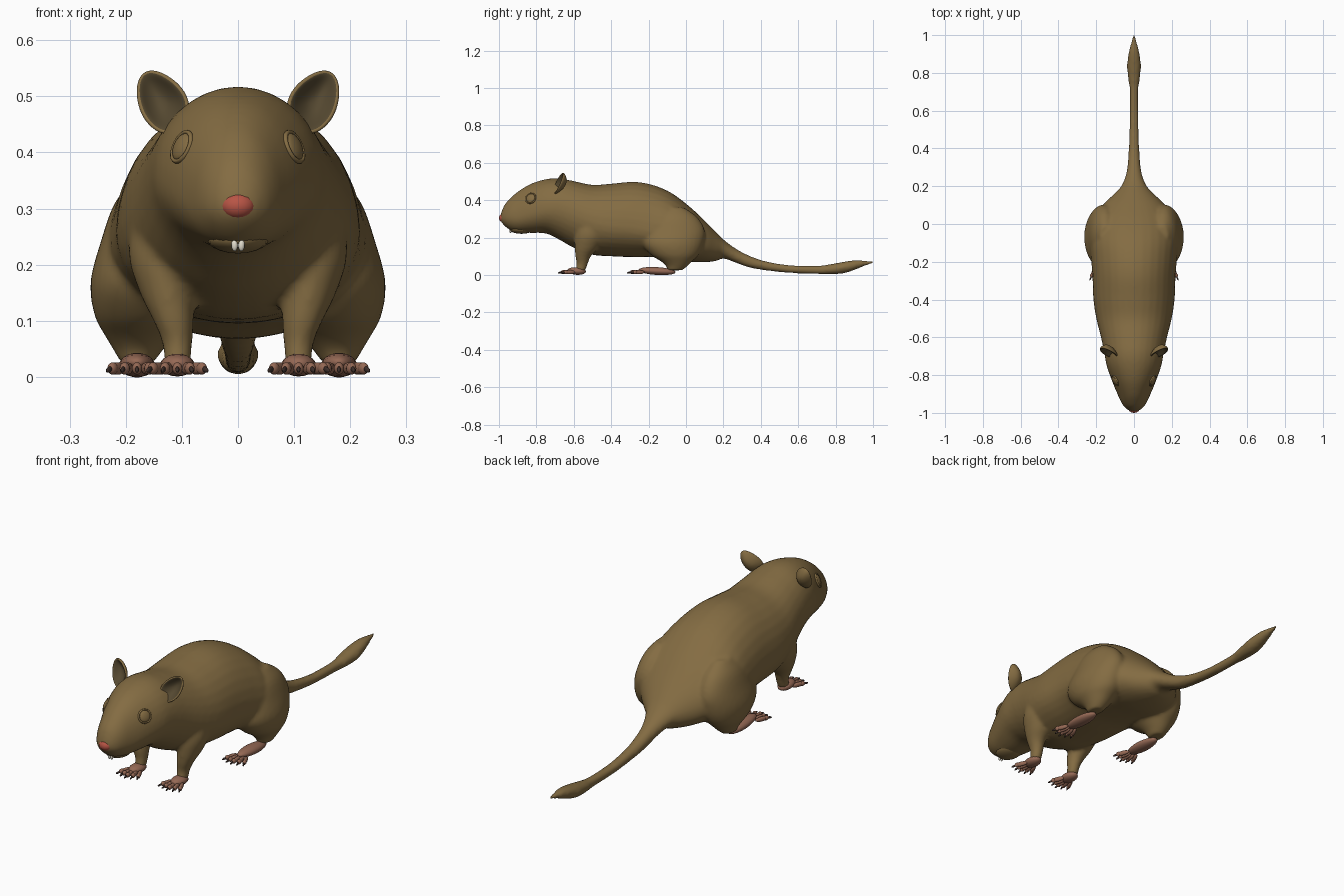
import bpy, bmesh, math
from mathutils import Vector, Matrix
from mathutils.bvhtree import BVHTree

if "Cube" in bpy.data.objects:
    bpy.data.objects.remove(bpy.data.objects["Cube"])


def material(name, rgb):
    m = bpy.data.materials.new(name)
    m.diffuse_color = (*rgb, 1)
    m.use_nodes = True
    m.node_tree.nodes["Principled BSDF"].inputs["Base Color"].default_value = m.diffuse_color
    return m


FUR = material("fur", (0.23, 0.15, 0.055))
INNER = material("inner_ear", (0.09, 0.065, 0.03))
SKIN = material("pink_skin", (0.30, 0.14, 0.09))
NOSE = material("nose_red", (0.48, 0.09, 0.06))
CLAW = material("claw_dark", (0.05, 0.03, 0.025))
TOOTH = material("tooth_white", (0.8, 0.76, 0.65))


def finish(name, bm, *mats):
    me = bpy.data.meshes.new(name)
    bm.to_mesh(me)
    bm.free()
    for m in mats:
        me.materials.append(m)
    for p in me.polygons:
        p.use_smooth = True
    ob = bpy.data.objects.new(name, me)
    bpy.context.collection.objects.link(ob)
    return ob


def smooth_path(st, n=4):
    """Catmull-Rom interpolation of tuples."""
    out = []
    for i in range(len(st) - 1):
        a, b, c, d = st[max(i - 1, 0)], st[i], st[i + 1], st[min(i + 2, len(st) - 1)]
        for k in range(n):
            t = k / n
            out.append([0.5 * (2 * q + (r - p) * t + (2 * p - 5 * q + 4 * r - s) * t * t
                               + (3 * q - p - 3 * r + s) * t ** 3)
                        for p, q, r, s in zip(a, b, c, d)])
    return out + [list(st[-1])]


def loft(bm, rings):
    vs = [[bm.verts.new(p) for p in r] for r in rings]
    n = len(vs[0])
    for a, b in zip(vs, vs[1:]):
        for i in range(n):
            j = (i + 1) % n
            bm.faces.new((a[i], a[j], b[j], b[i]))
    bm.faces.new(vs[0][::-1])
    bm.faces.new(vs[-1])


def ball(bm, c, r, yaw=0.0, pitch=0.0):
    m = (Matrix.Translation(c) @ Matrix.Rotation(yaw, 4, 'Z')
         @ Matrix.Rotation(pitch, 4, 'X') @ Matrix.Diagonal((*r, 1)))
    bmesh.ops.create_uvsphere(bm, u_segments=16, v_segments=10, radius=1, matrix=m)


ANG = [2 * math.pi * i / 32 for i in range(32)]


def upright(y, zb, zt, w, m):
    return [(w * math.cos(a), y,
             m + ((zt - m) if math.sin(a) > 0 else (m - zb)) * math.sin(a)) for a in ANG]


def flat(s, x, y, z, rx, ry):
    return [(s * (x + rx * math.cos(a)), y + ry * math.sin(a), z) for a in ANG]


# Head, torso and tail stations: y, bottom, top, half width, height of widest point
TORSO = [(-.99, .285, .33, .025, .305), (-.97, .262, .375, .05, .305),
         (-.94, .24, .41, .07, .31), (-.9, .228, .445, .088, .31),
         (-.83, .225, .487, .117, .33), (-.75, .222, .512, .145, .35),
         (-.68, .19, .517, .158, .35), (-.6, .145, .502, .175, .32),
         (-.5, .108, .482, .2, .28), (-.4, .1, .488, .215, .26),
         (-.28, .095, .498, .22, .25), (-.18, .095, .482, .228, .23),
         (-.08, .085, .44, .235, .21), (.02, .07, .365, .215, .19),
         (.1, .068, .29, .165, .17), (.16, .075, .23, .105, .15),
         (.2, .088, .19, .068, .14), (.26, .068, .145, .043, .105)]
TAIL = [(.33, .042, .107, .033, .073), (.42, .025, .075, .027, .05),
        (.55, .011, .053, .024, .032), (.7, .005, .05, .022, .028),
        (.76, .004, .056, .03, .03), (.84, .008, .07, .037, .04),
        (.91, .03, .08, .028, .055), (.96, .05, .076, .016, .063),
        (1.004, .061, .073, .005, .067)]
# Leg stations: x, y, z, radius x, radius y
FRONT_LEG = [(.11, -.49, .32, .075, .085), (.125, -.51, .22, .07, .085),
             (.125, -.53, .15, .05, .065), (.115, -.55, .10, .036, .042),
             (.108, -.555, .06, .027, .03), (.108, -.565, .02, .024, .027)]
HIND_LEG = [(.15, -.06, .36, .03, .05), (.155, -.06, .31, .065, .12),
            (.16, -.06, .24, .085, .16), (.165, -.07, .17, .098, .165),
            (.17, -.06, .11, .086, .13), (.175, -.05, .07, .06, .08),
            (.178, -.05, .045, .042, .055), (.18, -.06, .025, .03, .04)]

# Furry body: overlapping lofts fused into one skin
bm = bmesh.new()
loft(bm, [upright(*s) for s in smooth_path(TORSO + TAIL)])
for s in (-1, 1):
    for leg in (FRONT_LEG, HIND_LEG):
        loft(bm, [flat(s, *p) for p in smooth_path(leg)])
bmesh.ops.recalc_face_normals(bm, faces=bm.faces)
body = finish("body", bm, FUR)
rm = body.modifiers.new("fuse", 'REMESH')
rm.mode = 'VOXEL'
rm.voxel_size = 0.009
rm.use_smooth_shade = True
sm = body.modifiers.new("relax", 'SMOOTH')
sm.factor = 0.5
sm.iterations = 6
bpy.context.view_layer.update()
skin = BVHTree.FromObject(body, bpy.context.evaluated_depsgraph_get())

# Nose, lower jaw and teeth
bm = bmesh.new()
ball(bm, (0, -.975, .305), (.031, .025, .024))
finish("nose", bm, NOSE)
bm = bmesh.new()
ball(bm, (0, -.88, .246), (.055, .065, .026))
finish("lower_jaw", bm, FUR)
bm = bmesh.new()
for s in (-1, 1):
    ball(bm, (s * .006, -.938, .236), (.006, .006, .012))
finish("teeth", bm, TOOTH)

# Feet: sole, fanned toes and claws
def foot(name, s, x, sole_y, sole_r, toe_y):
    pads, claws = bmesh.new(), bmesh.new()
    ball(pads, (s * x, sole_y, .021), sole_r, 0, -.06)
    for i in range(-2, 3):
        yaw = i * .2
        d = Vector((math.sin(yaw), -math.cos(yaw), 0))
        base = Vector((s * x + i * .0135, toe_y + abs(i) * .006, .015))
        ball(pads, base + d * .02, (.0085, .032, .011), yaw)
        ball(pads, base + d * .042, (.009, .012, .011), yaw)
        ball(claws, base + d * .058 - Vector((0, 0, .002)), (.0035, .013, .005), yaw, .2)
    finish(name, pads, SKIN)
    finish(name + "_claws", claws, CLAW)


# Ear outline seen from the front: x, z
EAR = [(.10, .44), (.088, .485), (.105, .515), (.13, .535), (.155, .546),
       (.172, .54), (.178, .515), (.172, .48), (.158, .455), (.135, .435)]


def ear(name, s):
    bm = bmesh.new()
    cx, cz = .135, .487

    def put(x, z, r):
        y = -.69 + .3 * (x - cx) + .35 * (z - cz) + .036 * (1 - r * r)
        return bm.verts.new((s * x, y, z))

    mid = put(cx, cz, 0)
    rings = [[put(cx + (x - cx) * r, cz + (z - cz) * r, r) for x, z in EAR]
             for r in (.35, .7, 1)]
    n = len(EAR)
    for i in range(n):
        j = (i + 1) % n
        bm.faces.new((mid, rings[0][i], rings[0][j]))
        for a, b in zip(rings, rings[1:]):
            bm.faces.new((a[i], b[i], b[j], a[j]))
    bm.normal_update()
    if sum(f.normal.y for f in bm.faces) > 0:
        bmesh.ops.reverse_faces(bm, faces=bm.faces)
    ob = finish(name, bm, INNER, FUR)
    so = ob.modifiers.new("thickness", 'SOLIDIFY')
    so.thickness = .012
    so.offset = -1
    so.material_offset = 1
    so.material_offset_rim = 1
    ob.modifiers.new("round", 'SUBSURF').levels = 2
    ob.modifiers["round"].render_levels = 2


# Eye: shallow ball inside a raised lid, set on the skin
def eye(name, s):
    loc, nor, _, _ = skin.ray_cast(Vector((s, -.83, .41)), Vector((-s, 0, 0)))
    frame = Matrix.Translation(loc) @ nor.to_track_quat('Z', 'Y').to_matrix().to_4x4()
    bm = bmesh.new()
    bmesh.ops.create_uvsphere(bm, u_segments=20, v_segments=12, radius=1,
                              matrix=frame @ Matrix.Diagonal((.026, .026, .01, 1)))
    rings = []
    for a in ANG:
        rings.append([bm.verts.new(frame @ Vector((
            (.028 + .004 * math.cos(b)) * math.cos(a),
            (.028 + .004 * math.cos(b)) * math.sin(a), .005 * math.sin(b))))
            for b in ANG[::4]])
    for k in range(32):
        a, b = rings[k], rings[(k + 1) % 32]
        for i in range(8):
            bm.faces.new((a[i], b[i], b[(i + 1) % 8], a[(i + 1) % 8]))
    finish(name, bm, FUR)


for s, side in ((-1, "left"), (1, "right")):
    foot(side + "_front_foot", s, .108, -.585, (.031, .05, .02), -.615)
    foot(side + "_hind_foot", s, .18, -.155, (.032, .1, .021), -.245)
    ear(side + "_ear", s)
    eye(side + "_eye", s)
